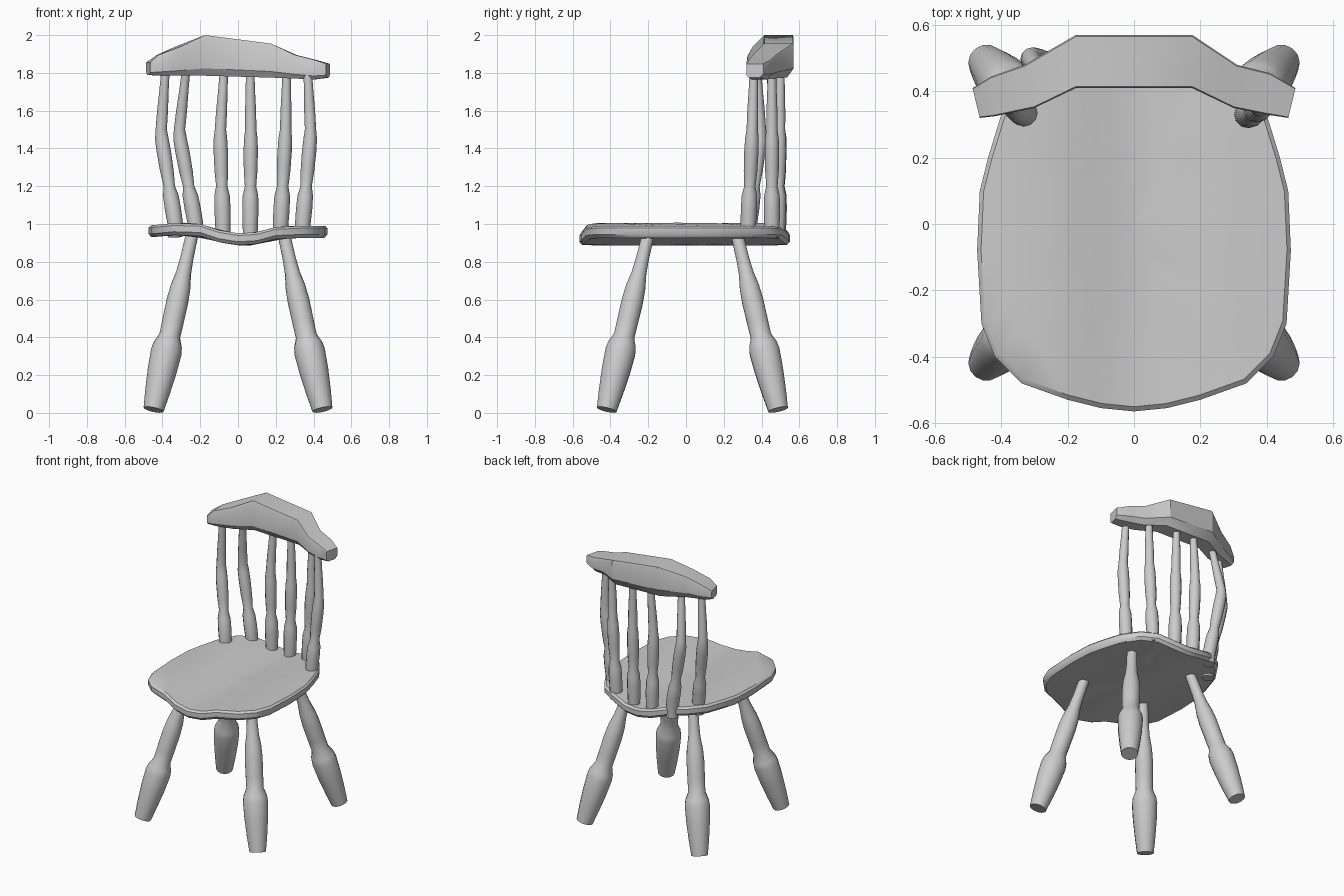
import bpy, bmesh, math
from mathutils import Vector

if "Cube" in bpy.data.objects:
    bpy.data.objects.remove(bpy.data.objects["Cube"])

wood = bpy.data.materials.new("grey_wood")
wood.diffuse_color = (0.6, 0.6, 0.6, 1)
wood.use_nodes = True
wood.node_tree.nodes["Principled BSDF"].inputs["Base Color"].default_value = wood.diffuse_color


def lerp_table(t, table):
    """Piecewise-linear lookup in [(t, value), ...]."""
    if t <= table[0][0]:
        return table[0][1]
    for (a, va), (b, vb) in zip(table, table[1:]):
        if t <= b:
            return va + (vb - va) * (t - a) / (b - a)
    return table[-1][1]


def loft(name, rings, angle=35):
    """Skin a list of equal-length point rings and cap both ends."""
    bm = bmesh.new()
    vr = [[bm.verts.new(p) for p in r] for r in rings]
    n = len(vr[0])
    for a, b in zip(vr, vr[1:]):
        for i in range(n):
            j = (i + 1) % n
            bm.faces.new((a[i], a[j], b[j], b[i]))
    bm.faces.new(vr[0])
    bm.faces.new(vr[-1])
    bmesh.ops.recalc_face_normals(bm, faces=bm.faces)
    me = bpy.data.meshes.new(name)
    bm.to_mesh(me)
    bm.free()
    me.materials.append(wood)
    ob = bpy.data.objects.new(name, me)
    bpy.context.collection.objects.link(ob)
    bpy.ops.object.select_all(action='DESELECT')
    ob.select_set(True)
    bpy.context.view_layer.objects.active = ob
    bpy.ops.object.shade_smooth_by_angle(angle=math.radians(angle))
    return ob


def turned(name, path, radii, sides=14):
    """Turned post: path = [(t, point)], radii = [(t, radius)]."""
    axis = (path[-1][1] - path[0][1]).normalized()
    u = axis.cross(Vector((0, 1, 0))).normalized()
    v = axis.cross(u)
    rings = []
    for t, r in radii:
        c = lerp_table(t, path)
        rings.append([c + r * (math.cos(k) * u + math.sin(k) * v)
                      for k in (2 * math.pi * i / sides for i in range(sides))])
    return loft(name, rings)


# Seat: saddle-shaped slab made of scaled outline rings
half = [(0, -.565), (.1, -.555), (.2, -.53), (.34, -.48), (.42, -.40), (.46, -.30),
        (.473, -.08), (.465, .10), (.44, .20), (.40, .33), (.32, .45), (.22, .51),
        (.1, .543), (0, .55)]
outline = half + [(-x, y) for x, y in half[-2:0:-1]]
dip = [(-.47, .992), (-.3, 1.008), (-.2, 1.0), (-.1, .967), (0, .951), (.06, .949),
       (.13, .963), (.2, .984), (.3, .99), (.47, .99)]
layers = [(.02, 0), (.2, 0), (.4, 0), (.6, 0), (.8, 0), (.975, 0), (1, -.012), (1, -.045),
          (.97, -.063), (.8, -.064), (.6, -.064), (.4, -.064), (.2, -.064), (.02, -.064)]
loft("seat", [[(x * s, y * s, lerp_table(x * s, dip) + dz) for x, y in outline]
              for s, dz in layers], 40)

# Legs: splayed, turned
leg_radii = [(0, .054), (.1, .066), (.22, .077), (.33, .082), (.37, .076), (.42, .056),
             (.50, .057), (.62, .058), (.70, .053), (.78, .040), (.86, .035), (1, .033)]
for side, sx in (("left", -1), ("right", 1)):
    for end, foot_y, top_y in (("front", -.42, -.20), ("back", .488, .27)):
        turned(f"{end}_{side}_leg",
               [(0, Vector((sx * .447, foot_y, .017))), (1, Vector((sx * .243, top_y, .945)))],
               leg_radii)

# Back spindles: base, bend and top positions in x, y
spindle_radii = [(.93, .038), (1.0, .041), (1.08, .043), (1.15, .041), (1.2, .030),
                 (1.28, .036), (1.38, .038), (1.45, .036), (1.5, .030), (1.6, .029),
                 (1.7, .025), (1.83, .022)]
spindles = [((-.332, .335), (-.408, .395), (-.383, .375)),
            ((-.225, .475), (-.312, .498), (-.273, .44)),
            ((-.080, .49), (-.094, .495), (-.073, .50)),
            ((.065, .485), (.068, .495), (.064, .50)),
            ((.226, .455), (.252, .455), (.258, .455)),
            ((.343, .33), (.385, .35), (.368, .36))]
for i, (a, b, c) in enumerate(spindles):
    turned(f"back_spindle_{i + 1}",
           [(.93, Vector((*a, .93))), (1.0, Vector((*a, 1.0))),
            (1.48, Vector((*b, 1.48))), (1.83, Vector((*c, 1.83)))],
           spindle_radii, 12)

# Crest rail: sections of front x, y, back x, y, top z, bottom z
sections = [(-.465, .32, -.487, .41, 1.855, 1.79), (-.42, .325, -.43, .445, 1.895, 1.785),
            (-.30, .35, -.33, .48, 1.94, 1.785), (-.175, .41, -.175, .57, 2.0, 1.785),
            (.175, .41, .175, .57, 1.955, 1.775), (.30, .35, .31, .48, 1.895, 1.77),
            (.40, .33, .41, .455, 1.87, 1.765), (.465, .32, .487, .41, 1.848, 1.775)]
profile = [(.03, 1), (.97, 1), (1, .94), (1, .27), (.78, 0), (.15, 0), (0, .18), (0, .94)]
loft("crest_rail", [[(xf + (xb - xf) * u, yf + (yb - yf) * u, zb + (zt - zb) * v)
                     for u, v in profile] for xf, yf, xb, yb, zt, zb in sections], 30)
